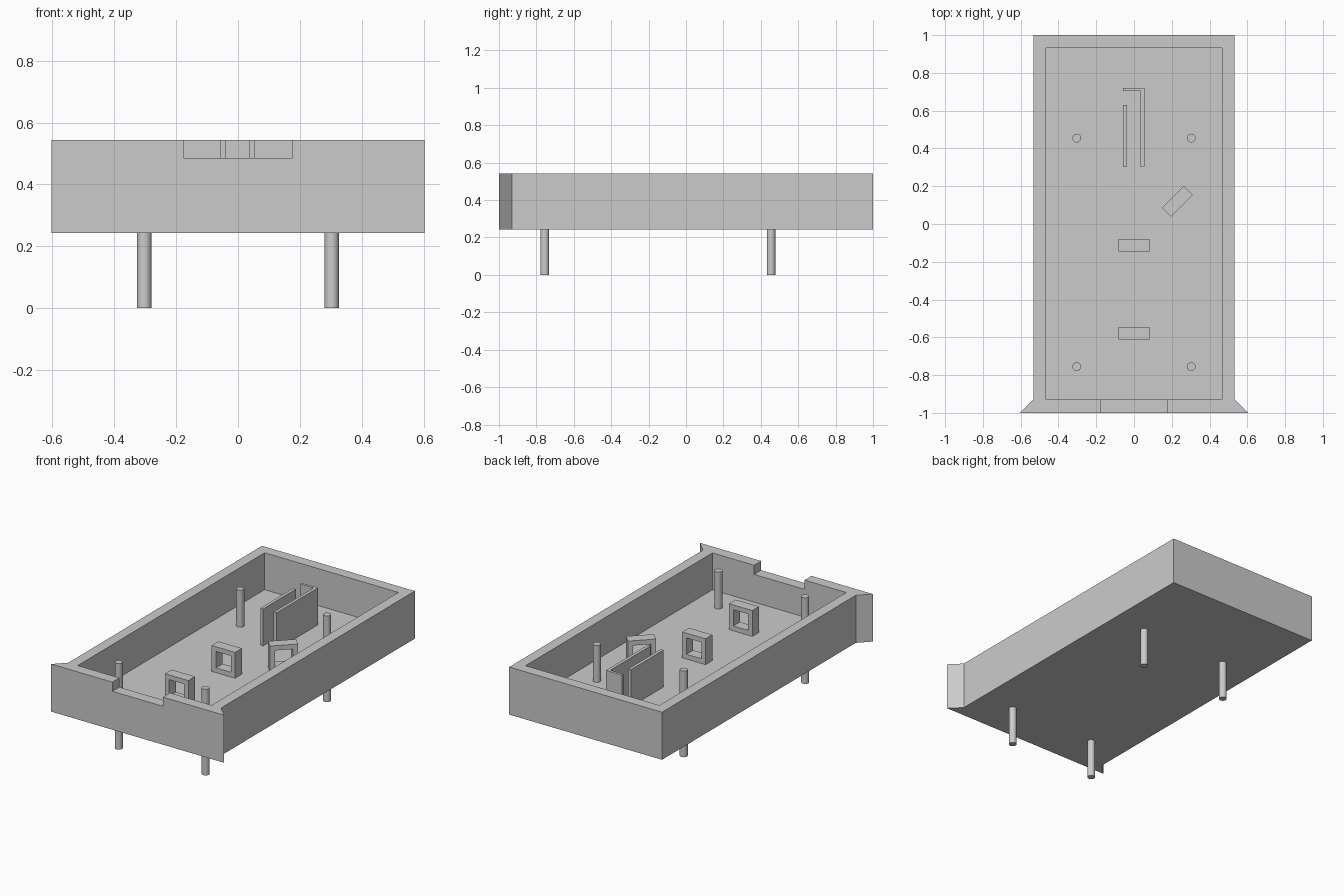
import bpy, bmesh, math

if "Cube" in bpy.data.objects:
    bpy.data.objects.remove(bpy.data.objects["Cube"], do_unlink=True)

# Main levels
BASE, FLOOR, TOP = 0.243, 0.31, 0.543
FRONT_INNER = -0.93

grey = bpy.data.materials.new("plain grey")
grey.use_nodes = True
colour = (0.6, 0.6, 0.6, 1)
grey.diffuse_color = colour
grey.node_tree.nodes["Principled BSDF"].inputs["Base Color"].default_value = colour


def prism(name, outline, z0, z1):
    """Extrude a plan outline between two heights."""
    bm = bmesh.new()
    face = bm.faces.new([bm.verts.new((x, y, z0)) for x, y in outline])
    up = bmesh.ops.extrude_face_region(bm, geom=[face])["geom"]
    bmesh.ops.translate(bm, vec=(0, 0, z1 - z0),
                        verts=[v for v in up if isinstance(v, bmesh.types.BMVert)])
    bmesh.ops.recalc_face_normals(bm, faces=bm.faces)
    mesh = bpy.data.meshes.new(name)
    bm.to_mesh(mesh)
    bm.free()
    mesh.materials.append(grey)
    obj = bpy.data.objects.new(name, mesh)
    bpy.context.collection.objects.link(obj)
    return obj


def block(name, x0, x1, y0, y1, z0, z1):
    return prism(name, [(x0, y0), (x1, y0), (x1, y1), (x0, y1)], z0, z1)


def cut(obj, cutter):
    """Subtract a cutter, then discard it."""
    cutter.hide_render = True
    mod = obj.modifiers.new("cut", 'BOOLEAN')
    mod.operation, mod.solver, mod.object = 'DIFFERENCE', 'EXACT', cutter
    bpy.context.view_layer.objects.active = obj
    bpy.ops.object.modifier_apply(modifier=mod.name)
    bpy.data.objects.remove(cutter, do_unlink=True)


# Open tray with flared front corners, hollowed and notched
half = [(0.603, -1), (0.533, FRONT_INNER), (0.533, 1)]
tray = prism("tray", half + [(-x, y) for x, y in reversed(half)], BASE, TOP)
cut(tray, block("cavity_cutter", -0.467, 0.467, FRONT_INNER, 0.932, FLOOR, 1))
cut(tray, block("notch_cutter", -0.176, 0.176, -1.1, -0.9, 0.485, 1))

# Four posts running through the floor
for end, y in (("front", -0.755), ("back", 0.455)):
    for side, x in (("right", -0.303), ("left", 0.303)):
        bpy.ops.mesh.primitive_cylinder_add(vertices=32, radius=0.023, depth=TOP,
                                            location=(x, y, TOP / 2))
        post = bpy.context.object
        post.name = f"{end}_{side}_post"
        post.data.materials.append(grey)
        bpy.ops.object.shade_smooth_by_angle()

# Square frames standing on the floor
SIZE, DEPTH, RIM = 0.163, 0.067, 0.03
for name, x, y, turn in (("front_frame", 0, -0.578, 0),
                         ("middle_frame", 0, -0.112, 0),
                         ("angled_frame", 0.23, 0.12, 45)):
    h = SIZE / 2
    frame = block(name, -h, h, -DEPTH / 2, DEPTH / 2, 0, SIZE)
    cut(frame, block("frame_cutter", RIM - h, h - RIM, -DEPTH, DEPTH, RIM, SIZE - RIM))
    frame.location = (x, y, FLOOR)
    frame.rotation_euler.z = math.radians(turn)

# Straight divider and hooked divider
block("straight_divider", -0.058, -0.038, 0.305, 0.63, FLOOR, TOP)
prism("hooked_divider", [(0.035, 0.305), (0.055, 0.305), (0.055, 0.72),
                         (-0.058, 0.72), (-0.058, 0.703), (0.035, 0.703)], FLOOR, TOP)
